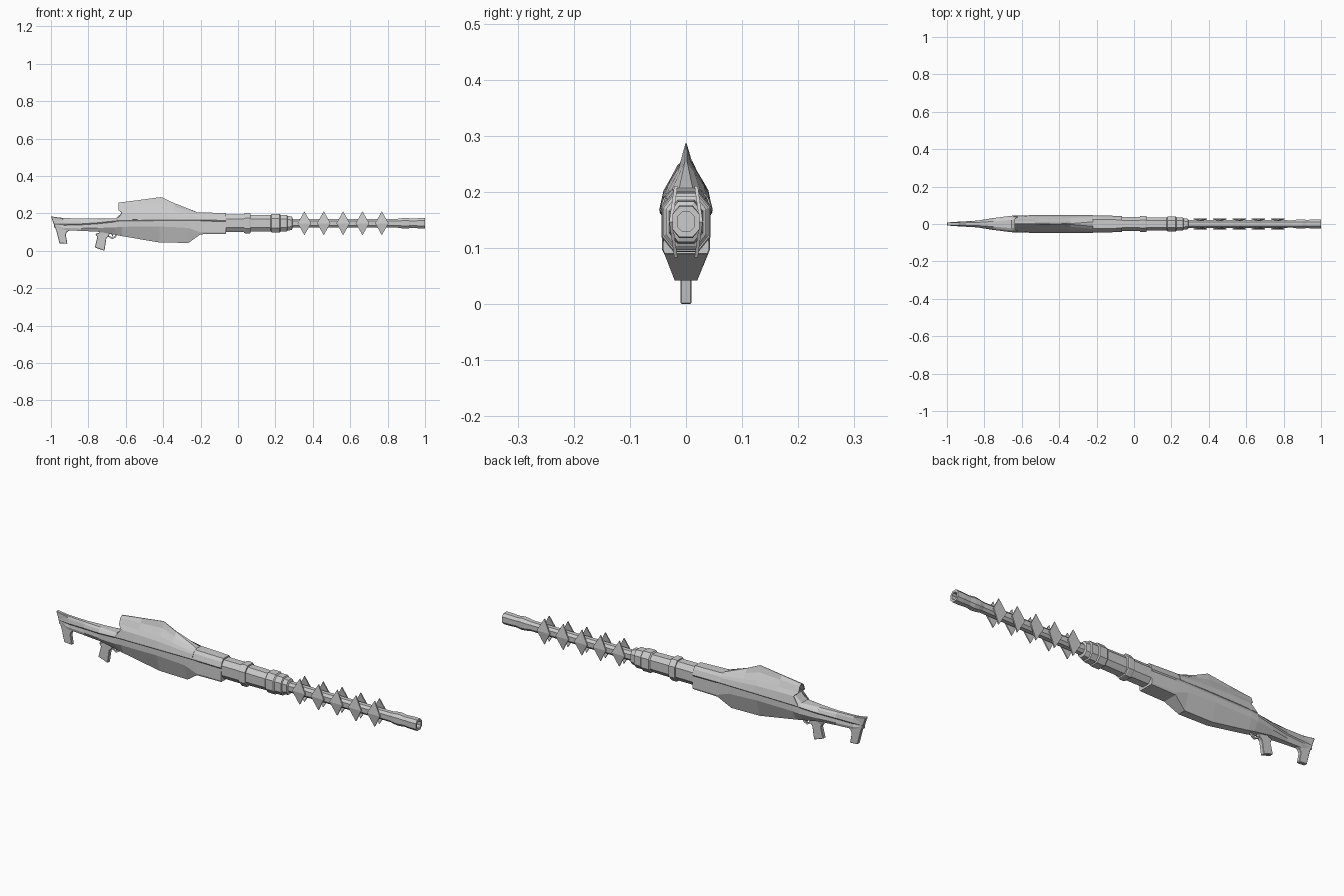
import bpy, bmesh

AXIS_Z = 0.147  # height of the barrel axis


def finish(name, bm):
    bmesh.ops.recalc_face_normals(bm, faces=bm.faces)
    me = bpy.data.meshes.new(name)
    bm.to_mesh(me)
    bm.free()
    ob = bpy.data.objects.new(name, me)
    bpy.context.collection.objects.link(ob)
    return ob


def loft(name, sections, closed=True):
    """Skin a list of equal-length point loops."""
    bm = bmesh.new()
    rows = [[bm.verts.new(p) for p in s] for s in sections]
    n = len(rows[0])
    for a, b in zip(rows, rows[1:]):
        for i in range(n if closed else n - 1):
            j = (i + 1) % n
            bm.faces.new((a[i], a[j], b[j], b[i]))
    if closed:
        bm.faces.new(rows[0])
        bm.faces.new(rows[-1])
    return finish(name, bm)


def mirrored(half):
    """Complete a half section across the y = 0 plane."""
    return half + [(x, -y, z) for x, y, z in reversed(half)]


def prism(name, pts, half, bevel=0.0):
    """Side profile in x, z extruded across y."""
    ob = loft(name, [[(x, s * half, z) for x, z in pts] for s in (-1, 1)])
    if bevel:
        m = ob.modifiers.new("bevel", 'BEVEL')
        m.width, m.segments = bevel, 1
    return ob


def octagon_tube(name, rings):
    """Eight-sided stepped tube from (x, half width, half height) rings."""
    shape = [(1, -.5), (1, .5), (.5, 1), (-.5, 1), (-1, .5), (-1, -.5), (-.5, -1), (.5, -1)]
    return loft(name, [[(x, ry * a, AXIS_Z + rz * b) for a, b in shape] for x, ry, rz in rings])


# Hull and stock: x, bottom half width, bottom z, low width, low z,
# seam width, seam z, top half width, top z
hull = [
    (-.985, .006, .125, .008, .135, .009, .142, .004, .181),
    (-.93, .010, .110, .012, .122, .013, .142, .006, .175),
    (-.84, .012, .106, .017, .120, .018, .144, .008, .172),
    (-.75, .016, .102, .030, .122, .032, .150, .014, .172),
    (-.655, .018, .085, .041, .125, .044, .160, .022, .172),
    (-.62, .018, .078, .042, .128, .046, .162, .024, .203),
    (-.42, .019, .044, .043, .130, .047, .164, .022, .212),
    (-.265, .020, .042, .043, .122, .047, .165, .022, .207),
    (-.20, .038, .088, .043, .098, .046, .165, .025, .205),
    (-.065, .038, .090, .041, .098, .043, .162, .022, .201),
]
secs = []
for x, bw, bz, lw, lz, sw, sz, tw, tz in hull:
    secs.append(mirrored([(x, bw, bz), (x, lw, lz), (x, sw - .004, sz - .006),
                          (x, sw, sz), (x, tw + (sw - tw) * .55, sz + (tz - sz) * .65), (x, tw, tz)]))
loft("receiver_and_stock", secs)

# Raised cowl, an open shell with an overhanging rear lip
cowl = [
    [(-.65, .045, .164), (-.62, .038, .203), (-.64, .026, .220), (-.64, .015, .248), (-.64, .003, .257)],
    [(-.55, .047, .166), (-.53, .040, .203), (-.53, .029, .222), (-.53, .012, .250), (-.53, .002, .271)],
    [(-.41, .048, .167), (-.41, .040, .200), (-.41, .028, .222), (-.41, .008, .255), (-.41, .001, .287)],
    [(-.34, .048, .167), (-.34, .041, .195), (-.34, .032, .212), (-.34, .015, .235), (-.34, .002, .254)],
    [(-.22, .047, .166), (-.22, .041, .187), (-.22, .036, .195), (-.22, .025, .205), (-.22, .012, .207)],
]
ob = loft("top_cowl", [mirrored(h) for h in cowl], closed=False)
m = ob.modifiers.new("thickness", 'SOLIDIFY')
m.thickness, m.offset = 0.004, -1

# Butt hook, grip and trigger group
prism("butt_hook", [(-1, .184), (-.94, .174), (-.895, .125), (-.90, .110), (-.915, .100),
                    (-.921, .085), (-.912, .037), (-.955, .040), (-.972, .108), (-.988, .150)], .009, .002)
prism("pistol_grip", [(-.735, .115), (-.742, .096), (-.762, .090), (-.752, .072), (-.766, .018),
                      (-.714, 0), (-.704, .065), (-.690, .080), (-.68, .115)], .010, .002)
prism("trigger_guard", [(-.70, .078), (-.672, .062), (-.655, .070), (-.634, .105), (-.642, .105),
                        (-.660, .078), (-.672, .071), (-.70, .086)], .005)
prism("trigger", [(-.672, .105), (-.678, .088), (-.669, .074), (-.668, .088), (-.660, .105)], .003)

# Stepped barrel shroud
octagon_tube("barrel_shroud", [
    (-.10, .037, .047), (.033, .037, .047), (.033, .042, .052), (.038, .044, .054),
    (.062, .044, .054), (.067, .042, .052), (.067, .035, .045), (.175, .035, .043),
    (.180, .040, .050), (.222, .040, .050), (.227, .036, .045), (.262, .036, .045),
    (.265, .030, .039), (.288, .028, .036), (.292, .020, .026)])

# Barrel with flared, hollow muzzle
octagon_tube("barrel", [
    (.27, .021, .024), (.85, .020, .023), (.875, .024, .027), (.90, .024, .029),
    (.925, .022, .025), (.965, .024, .027), (1, .024, .027), (1, .015, .017), (.93, .015, .017)])

# Paired diamond fins, folded outward along the middle
for k in range(5):
    cx = .355 + k * .1035
    for s, side in ((-1, "near"), (1, "far")):
        bm = bmesh.new()
        layers = []
        for off in (0, -.006):
            layers.append([bm.verts.new((cx + dx, s * (y + off), AXIS_Z + dz)) for dx, y, dz in
                           ((-.036, .030, 0), (0, .021, .064), (.036, .030, 0), (0, .021, -.064))])
        for q in layers:
            bm.faces.new((q[0], q[1], q[2]))
            bm.faces.new((q[0], q[2], q[3]))
        a, b = layers
        for i in range(4):
            j = (i + 1) % 4
            bm.faces.new((a[i], a[j], b[j], b[i]))
        finish(f"barrel_fin_{side}_{k + 1}", bm)
